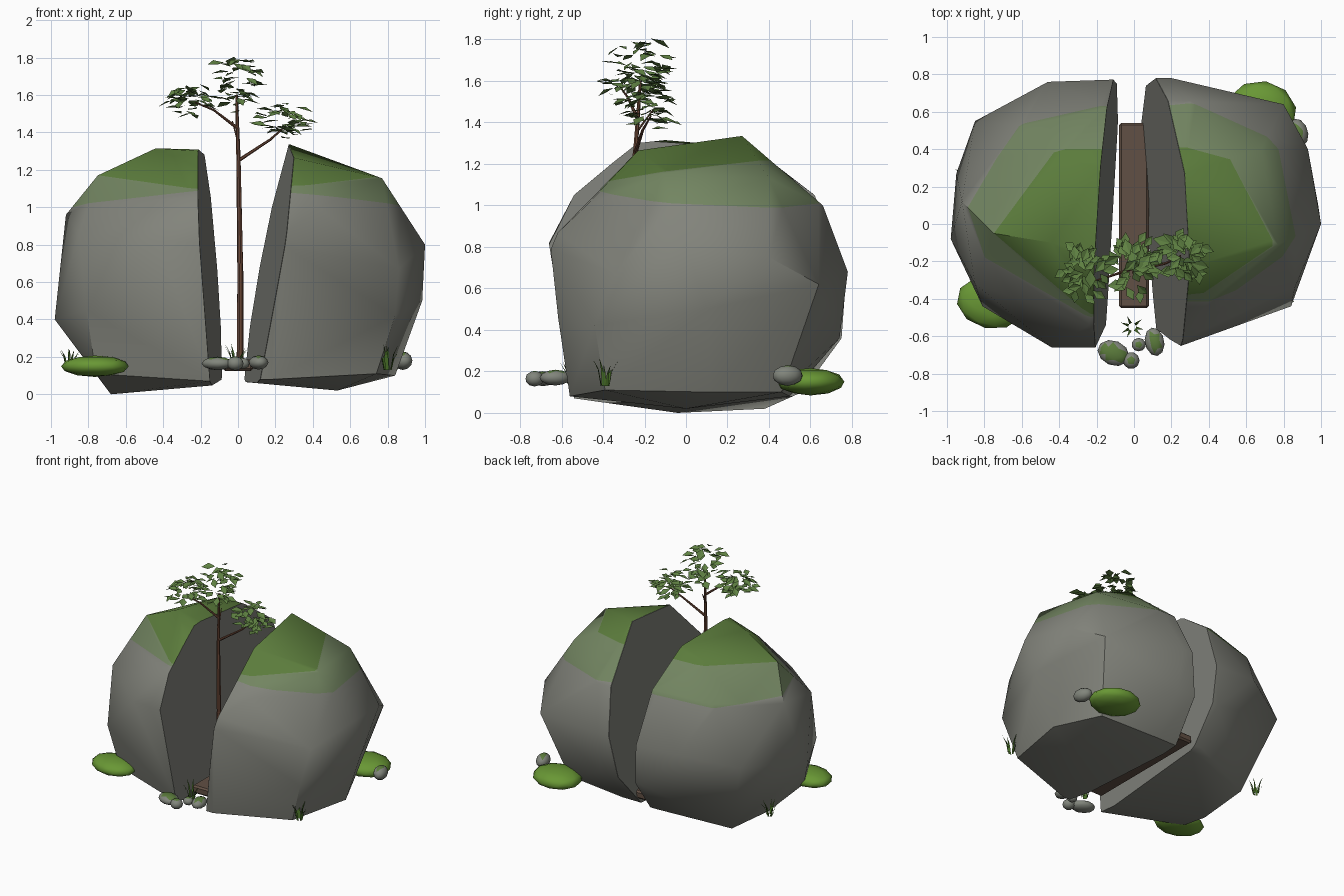
import bpy, bmesh, math, random
from mathutils import Vector, Matrix, Euler

if "Cube" in bpy.data.objects:
    bpy.data.objects.remove(bpy.data.objects["Cube"])

random.seed(7)

def material(name, r, g, b):
    m = bpy.data.materials.new(name)
    m.diffuse_color = (r, g, b, 1)
    m.use_nodes = True
    m.node_tree.nodes["Principled BSDF"].inputs["Base Color"].default_value = m.diffuse_color
    return m

STONE = material("stone grey", 0.225, 0.23, 0.20)
INNER = material("split stone grey", 0.215, 0.22, 0.195)
PALE_MOSS = material("pale moss", 0.17, 0.235, 0.12)
MOSS = material("moss green", 0.105, 0.20, 0.045)
CLUMP = material("bright moss", 0.14, 0.31, 0.035)
SOIL = material("soil brown", 0.12, 0.08, 0.058)
BARK = material("bark brown", 0.15, 0.065, 0.038)
LEAF = material("leaf green", 0.115, 0.22, 0.055)
GRASS = material("grass green", 0.065, 0.16, 0.02)
PEBBLE = material("pebble grey", 0.22, 0.235, 0.20)

def finish(bm, name, mats, smooth=None):
    me = bpy.data.meshes.new(name)
    bm.to_mesh(me)
    bm.free()
    for m in mats:
        me.materials.append(m)
    ob = bpy.data.objects.new(name, me)
    bpy.context.collection.objects.link(ob)
    if smooth:
        bpy.ops.object.select_all(action='DESELECT')
        ob.select_set(True)
        bpy.context.view_layer.objects.active = ob
        bpy.ops.object.shade_smooth_by_angle(angle=math.radians(smooth))
    return ob

# Boulder half: convex hull, sliced by the plane x = a + b*y + c*z, rim bevelled, moss on top
def boulder(name, pts, a, b, c, side):
    bm = bmesh.new()
    for x, y, z in pts:
        bm.verts.new((x, y, z))
        if abs(x) < 0.32:                       # extend past the split plane
            bm.verts.new((-side * 0.12, y, z))
    res = bmesh.ops.convex_hull(bm, input=bm.verts[:])
    junk = {g for g in res["geom_interior"] + res["geom_unused"] if isinstance(g, bmesh.types.BMVert)}
    bmesh.ops.delete(bm, geom=list(junk), context='VERTS')
    bmesh.ops.dissolve_limit(bm, angle_limit=math.radians(4), verts=bm.verts[:], edges=bm.edges[:])
    n = Vector((1, -b, -c)).normalized() * -side
    cut = bmesh.ops.bisect_plane(bm, geom=bm.verts[:] + bm.edges[:] + bm.faces[:],
                                 plane_co=(a, 0, 0), plane_no=n, clear_outer=True)
    rim = [e for e in cut["geom_cut"] if isinstance(e, bmesh.types.BMEdge)]
    bmesh.ops.edgeloop_fill(bm, edges=rim)
    bmesh.ops.recalc_face_normals(bm, faces=bm.faces[:])
    bmesh.ops.bevel(bm, geom=rim, offset=0.038, segments=1, affect='EDGES', clamp_overlap=True)
    # moss limits: slightly tilted levels
    levels = [(Vector((side * 0.5, 0, z)), Vector((tx * side, ty, 1)))
              for z, tx, ty in ((1.035, 0.08, 0.06), (1.17, -0.03, -0.13))]
    for co, no in levels:
        bmesh.ops.bisect_plane(bm, geom=bm.verts[:] + bm.edges[:] + bm.faces[:],
                               plane_co=co, plane_no=no)
    bm.normal_update()
    for f in bm.faces:
        p, d = f.calc_center_median(), f.normal.dot(n)
        low, high = [(p - co).dot(no) > 0 for co, no in levels]
        if d > 0.97:
            f.material_index = 1
        elif f.normal.z > 0.3 and d < 0.5 and low:
            f.material_index = 3 if high else 2
    finish(bm, name, [STONE, INNER, PALE_MOSS, MOSS], 40)

boulder("left_boulder_half", [
    (-.68, -.04, 0), (-.66, .38, .02), (-.76, -.36, .11), (-.15, -.54, .07), (-.98, -.08, .4),
    (-.92, .12, .96), (-.95, .27, .55), (-.85, -.32, .86), (-.81, -.44, .45), (-.44, -.66, .82),
    (-.2, -.66, .8), (-.24, -.54, 1.05), (-.75, -.05, 1.17), (-.44, -.1, 1.315), (-.2, -.24, 1.3),
    (-.4, .36, 1.25), (-.18, .3, 1.28), (-.13, .78, .65), (-.46, .76, .68), (-.85, .55, .6),
    (-.15, .56, .1), (-.14, .75, .36), (-.16, .62, 1.05), (-.6, .52, 1.02)],
    -.113, .06, -.066, -1)
boulder("right_boulder_half", [
    (.28, .27, 1.335), (.3, -.23, 1.265), (.77, -.11, 1.155), (.68, .4, 1.13), (.43, -.48, 1.0),
    (.2, -.67, .82), (.86, -.34, .67), (1, 0, .8), (.985, .1, .5), (.93, .4, .75),
    (.8, .64, .62), (.2, .78, .68), (.3, .66, 1.0), (.84, -.44, .42), (.74, -.39, .11),
    (.18, -.56, .08), (.53, 0, .02), (.84, .12, .1), (.68, .46, .1), (.2, .5, .08), (.22, .74, .36)],
    .06, -.08, .174, 1)

# Soil strip in the gap
bm = bmesh.new()
bmesh.ops.create_cube(bm, size=1, matrix=Matrix.Translation((0, .045, .155))
                      @ Matrix.Diagonal((.16, .99, .06, 1)))
bmesh.ops.bevel(bm, geom=bm.edges[:], offset=.012, segments=1, affect='EDGES')
finish(bm, "soil_strip", [SOIL])

# Rounded lumps: moss clumps and pebbles (moss on pebble tops)
def lump(name, co, radii, turn, mats, subdiv=2):
    bm = bmesh.new()
    mat = Matrix.Translation(co) @ Matrix.Rotation(turn, 4, 'Z') @ Matrix.Diagonal((*radii, 1))
    bmesh.ops.create_icosphere(bm, subdivisions=subdiv, radius=1, matrix=mat)
    bm.normal_update()
    if len(mats) > 1:
        for f in bm.faces:
            f.material_index = int(f.normal.z > .88)
    finish(bm, name, mats, 50)

lump("moss_clump_left", (-.765, -.42, .15), (.185, .14, .057), -.2, [CLUMP])
lump("moss_clump_right", (.68, .60, .15), (.19, .165, .066), -.15, [CLUMP])
for i, (x, y, z, rx, ry, rz, t) in enumerate([
        (-.11, -.69, .165, .088, .066, .036, -.4), (-.015, -.73, .165, .045, .045, .038, .3),
        (.11, -.63, .17, .052, .077, .038, .2), (.025, -.645, .165, .038, .036, .03, 0),
        (.88, .49, .18, .05, .075, .05, .3)]):
    lump(f"pebble_{i + 1}", (x, y, z), (rx, ry, rz), t, [PEBBLE, MOSS])

# Sapling: trunk and branches as tapered rods
def rod(bm, p, q, r1, r2):
    p, q = Vector(p), Vector(q)
    rot = (q - p).to_track_quat('Z', 'Y').to_matrix().to_4x4()
    bmesh.ops.create_cone(bm, cap_ends=True, segments=7, radius1=r1, radius2=r2,
                          depth=(q - p).length, matrix=Matrix.Translation((p + q) / 2) @ rot)

bm = bmesh.new()
trunk = [(.01, -.26, .15), (.012, -.25, .7), (.003, -.245, 1.25), (-.008, -.22, 1.6)]
for i, (r1, r2) in enumerate(((.019, .016), (.016, .012), (.012, .007))):
    rod(bm, trunk[i], trunk[i + 1], r1, r2)
rod(bm, (.003, -.245, 1.25), (.17, -.21, 1.36), .01, .007)
rod(bm, (.17, -.21, 1.36), (.25, -.17, 1.43), .007, .004)
rod(bm, (0, -.235, 1.42), (-.13, -.28, 1.52), .009, .006)
rod(bm, (-.13, -.28, 1.52), (-.23, -.31, 1.56), .006, .004)
rod(bm, (0, -.24, 1.35), (-.03, -.16, 1.46), .006, .003)
finish(bm, "sapling_trunk", [BARK], 40)

# Leaves: slightly folded diamonds scattered in three crowns
bm = bmesh.new()
for cx, cy, cz, rx, ry, rz, count in ((-.25, -.25, 1.565, .15, .16, .09, 48),
                                      (-.01, -.22, 1.66, .16, .19, .155, 52),
                                      (.25, -.17, 1.46, .15, .16, .11, 48)):
    for _ in range(count):
        d = Vector([random.gauss(0, 1) for _ in range(3)]).normalized() * random.uniform(.5, 1)
        co = Vector((cx + d.x * rx, cy + d.y * ry, cz + d.z * rz))
        yaw = math.atan2(d.y, d.x) + random.uniform(-.8, .8)
        rot = Euler((random.uniform(-.4, .4), random.uniform(-.3, .5), yaw)).to_matrix()
        s = random.uniform(1.05, 1.5)
        v = [bm.verts.new(co + rot @ (Vector(p) * s)) for p in
             ((-.034, 0, 0), (.002, -.021, .004), (.036, 0, -.003), (.002, .021, .004))]
        bm.faces.new((v[0], v[1], v[2]))
        bm.faces.new((v[0], v[2], v[3]))
finish(bm, "sapling_leaves", [LEAF])

# Grass tufts: bent tapering blades
def tuft(name, x, y, z, height, count):
    bm = bmesh.new()
    for i in range(count):
        a = 2 * math.pi * i / count + random.uniform(-.3, .3)
        out, wid = Vector((math.cos(a), math.sin(a), 0)), Vector((-math.sin(a), math.cos(a), 0)) * .008
        base = Vector((x, y, z)) + out * .02
        h = height * random.uniform(.7, 1)
        mid = base + out * .015 + Vector((0, 0, h * .6))
        tip = base + out * .045 + Vector((0, 0, h))
        v = [bm.verts.new(p) for p in (base - wid, base + wid, mid + wid * .7, mid - wid * .7, tip)]
        bm.faces.new(v[:4])
        bm.faces.new((v[3], v[2], v[4]))
    finish(bm, name, [GRASS])

tuft("grass_right", .80, -.39, .13, .14, 9)
tuft("grass_front", -.01, -.55, .14, .14, 7)
tuft("grass_left", -.90, .26, .14, .12, 7)
